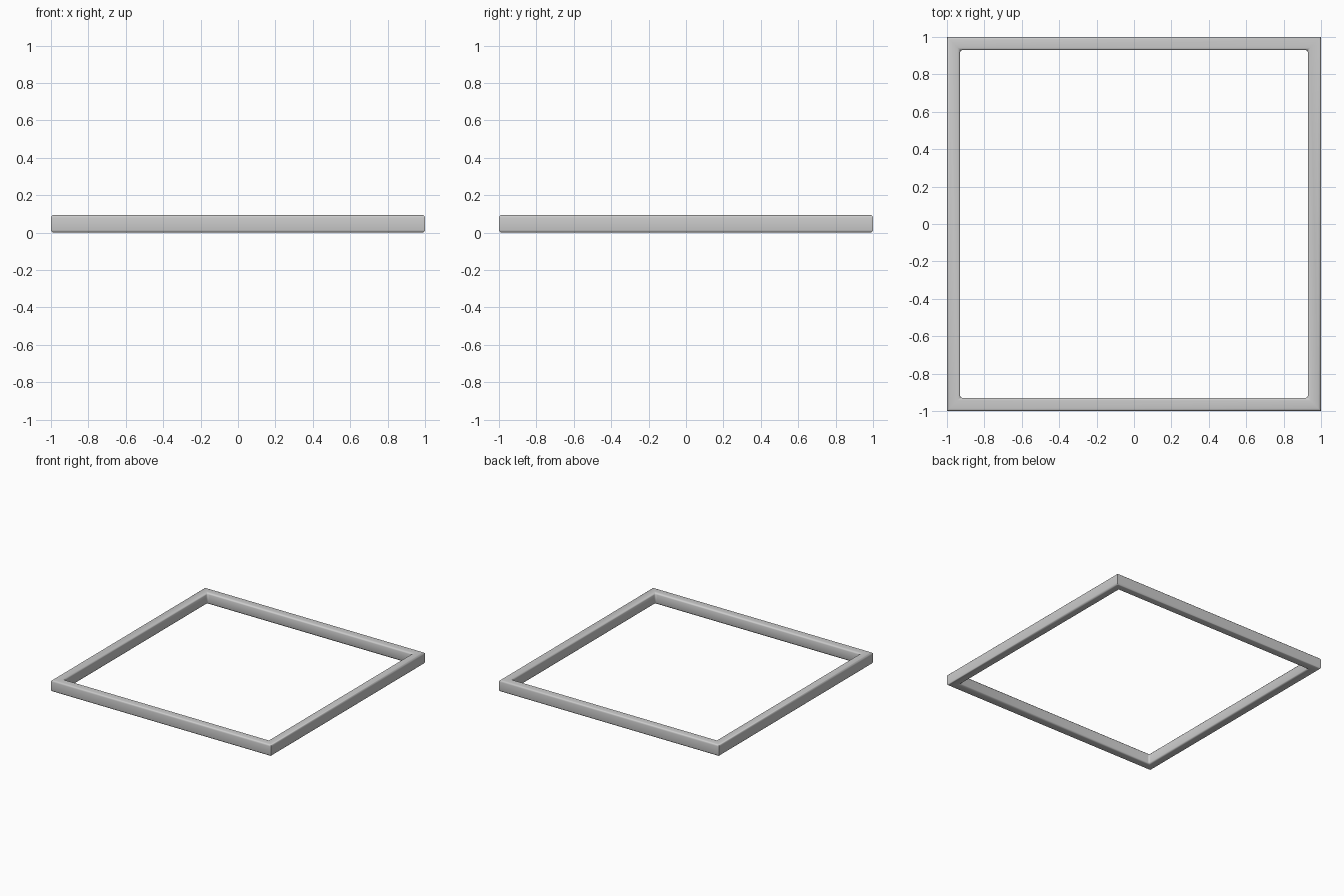
import bpy, bmesh

if "Cube" in bpy.data.objects:
    bpy.data.objects.remove(bpy.data.objects["Cube"])

OUTER, INNER, HEIGHT, ROUND = 1.0, 0.93, 0.094, 0.014
CORNERS = [(-1, -1), (1, -1), (1, 1), (-1, 1)]

# Rectangular cross-section swept round a square with mitred corners
bm = bmesh.new()
profile = [(OUTER, 0), (OUTER, HEIGHT), (INNER, HEIGHT), (INNER, 0)]
rings = [[bm.verts.new((sx * r, sy * r, z)) for r, z in profile] for sx, sy in CORNERS]
for i in range(4):
    a, b = rings[i], rings[(i + 1) % 4]
    for j in range(4):
        k = (j + 1) % 4
        bm.faces.new((a[j], b[j], b[k], a[k]))
bmesh.ops.recalc_face_normals(bm, faces=bm.faces)

# Round the long edges and the inner corners; outer corners and mitres stay crisp
def is_rounded(edge):
    p, q = (v.co for v in edge.verts)
    along_side = (p - q).length > 1
    inner_corner = abs(p.z - q.z) > 0.01 and abs(p.x) < OUTER - 0.01
    return along_side or inner_corner

bmesh.ops.bevel(bm, geom=[e for e in bm.edges if is_rounded(e)], offset=ROUND,
                offset_type='OFFSET', segments=3, profile=0.5, affect='EDGES')

mesh = bpy.data.meshes.new("square_frame")
bm.to_mesh(mesh)
bm.free()
frame = bpy.data.objects.new("square_frame", mesh)
bpy.context.collection.objects.link(frame)

# Smooth shading across the rounded edges
bpy.context.view_layer.objects.active = frame
frame.select_set(True)
bpy.ops.object.shade_smooth_by_angle(angle=0.7)
